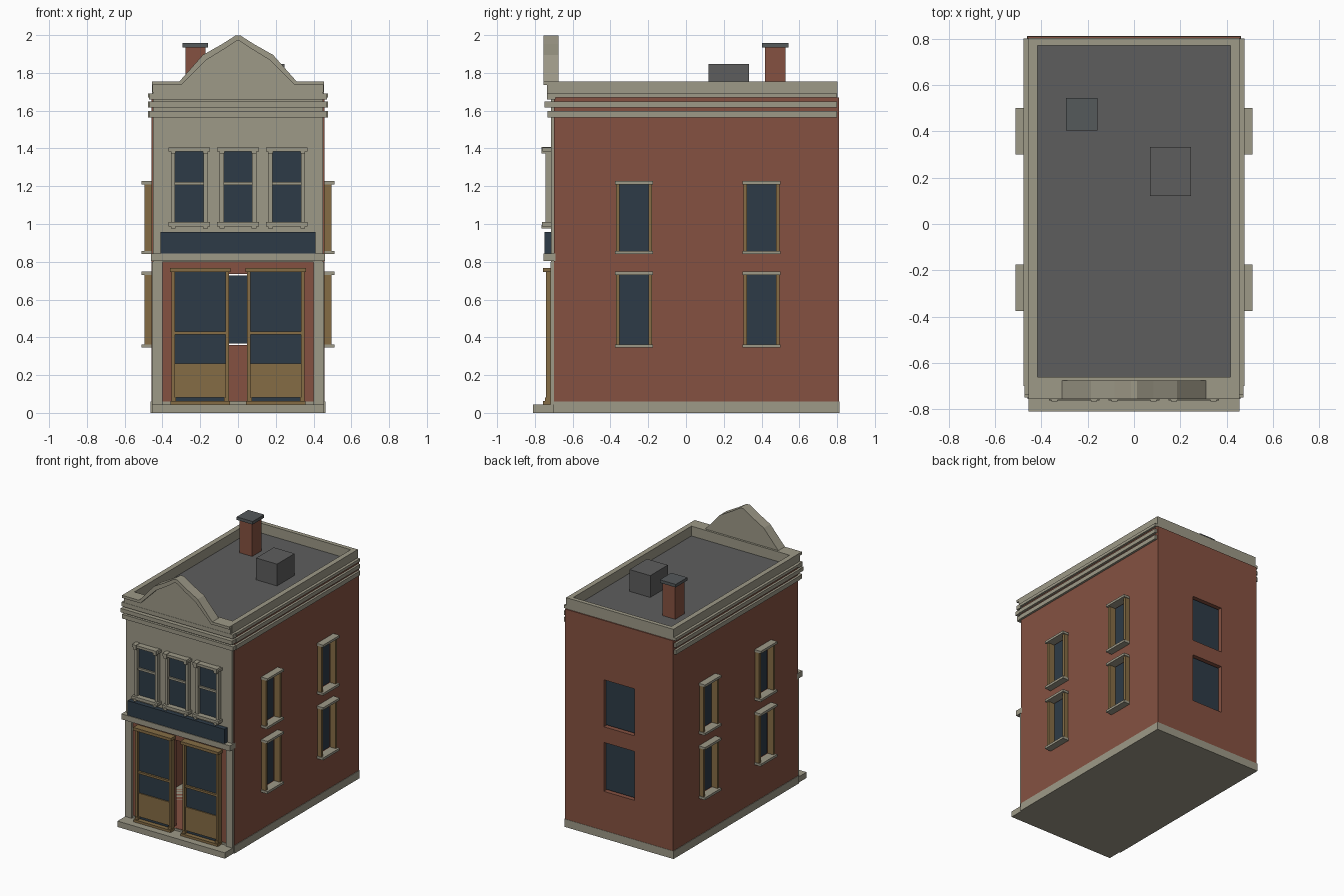
import bpy
import bmesh

cube = bpy.data.objects.get("Cube")
if cube:
    bpy.data.objects.remove(cube, do_unlink=True)


def material(name, rgb):
    m = bpy.data.materials.new(name)
    m.use_nodes = True
    m.diffuse_color = (*rgb, 1)
    m.node_tree.nodes["Principled BSDF"].inputs["Base Color"].default_value = (*rgb, 1)
    return m


STONE = material("pale stone", (0.34, 0.32, 0.245))
BRICK = material("red brick", (0.235, 0.083, 0.053))
WOOD = material("brown wood", (0.235, 0.152, 0.06))
GLASS = material("dark blue glass", (0.027, 0.044, 0.063))
ROOF = material("grey roofing", (0.11, 0.11, 0.11))
SLATE = material("slate cap", (0.09, 0.1, 0.105))


def finish(name, bm, mat):
    bmesh.ops.recalc_face_normals(bm, faces=bm.faces[:])
    mesh = bpy.data.meshes.new(name)
    bm.to_mesh(mesh)
    bm.free()
    ob = bpy.data.objects.new(name, mesh)
    bpy.context.collection.objects.link(ob)
    if mat:
        mesh.materials.append(mat)
    return ob


def box(name, xs, ys, zs, mat=None):
    """Box from the (low, high) range on each axis."""
    bm = bmesh.new()
    bmesh.ops.create_cube(bm, size=1)
    for v in bm.verts:
        v.co = [sum(r) / 2 + c * (max(r) - min(r)) for c, r in zip(v.co, (xs, ys, zs))]
    return finish(name, bm, mat)


def prism(name, outline, y0, y1, mat):
    """Outline in x and z, extruded along y."""
    bm = bmesh.new()
    face = bm.faces.new([bm.verts.new((x, y0, z)) for x, z in outline])
    ext = bmesh.ops.extrude_face_region(bm, geom=[face])
    for v in ext["geom"]:
        if isinstance(v, bmesh.types.BMVert):
            v.co.y = y1
    return finish(name, bm, mat)


def cut(ob, cutters):
    """Subtract the cutters, then discard them."""
    for c in cutters:
        c.hide_render = True
        mod = ob.modifiers.new("cut", "BOOLEAN")
        mod.operation = "DIFFERENCE"
        mod.solver = "EXACT"
        mod.object = c
    bpy.context.view_layer.update()
    mesh = bpy.data.meshes.new_from_object(
        ob.evaluated_get(bpy.context.evaluated_depsgraph_get()))
    ob.modifiers.clear()
    ob.data = mesh
    for c in cutters:
        bpy.data.objects.remove(c, do_unlink=True)


def span(centre, half):
    return (centre - half, centre + half)


SIDE_Y = (-0.275, 0.4)
FLOORS = ((0.36, 0.735), (0.855, 1.215))

# Base and hollow brick body with window and door openings
box("base_slab", span(0, 0.455), (-0.81, 0.805), (0, 0.045), STONE)
box("plinth", span(0, 0.463), (-0.705, 0.812), (0, 0.06), STONE)
body = box("brick_walls", span(0, 0.459), (-0.7, 0.81), (0.03, 1.67), BRICK)
cut(body, [box("cavity", span(0, 0.42), (-0.66, 0.77), (0.06, 1.65))])
holes = [box("doorway", span(0, 0.06), (-0.8, -0.6), (0.062, 0.735))]
for z0, z1 in FLOORS:
    holes.append(box("back_hole", span(0, 0.13), (0.7, 0.9), (z0, z1)))
    for y in SIDE_Y:
        holes.append(box("side_hole", span(0, 0.6), span(y, 0.085), (z0, z1)))
cut(body, holes)

# Back windows
for z0, z1 in FLOORS:
    box("back_glass", span(0, 0.125), (0.78, 0.788), (z0 + 0.008, z1 - 0.008), GLASS)

# Side windows
for s in (-1, 1):
    for z0, z1 in FLOORS:
        for y in SIDE_Y:
            box("side_glass", (s * 0.432, s * 0.44), span(y, 0.078), (z0, z1), GLASS)
            for e in (-1, 1):
                box("side_jamb", (s * 0.445, s * 0.495), (y + e * 0.076, y + e * 0.095),
                    (z0, z1), WOOD)
            for name, z in (("side_sill", z0 - 0.006), ("side_lintel", z1 + 0.004)):
                box(name, (s * 0.45, s * 0.512), span(y, 0.1), span(z, 0.009), STONE)

# Stone facade, corner pilasters and shop cornice
box("facade", span(0, 0.45), (-0.715, -0.69), (0.8, 1.69), STONE)
for s in (-1, 1):
    box("pilaster", (s * 0.4, s * 0.456), (-0.717, -0.69), (0.045, 0.8), STONE)
box("shop_cornice", span(0, 0.46), (-0.755, -0.69), (0.803, 0.845), STONE)
box("sign_board", span(0, 0.41), (-0.75, -0.71), (0.845, 0.957), GLASS)

# Three upper front windows
for x in (-0.258, 0, 0.258):
    box("front_glass", span(x, 0.078), (-0.722, -0.714), (1, 1.39), GLASS)
    box("front_mid_rail", span(x, 0.078), (-0.735, -0.714), span(1.215, 0.008), STONE)
    box("front_sill", span(x, 0.11), (-0.762, -0.71), (0.987, 1.01), STONE)
    box("front_lintel", span(x, 0.11), (-0.76, -0.71), (1.385, 1.405), STONE)
    for e in (-1, 1):
        box("front_jamb", (x + e * 0.075, x + e * 0.098), (-0.745, -0.71), (1, 1.39), STONE)
        for z in (0.985, 1.39):
            box("front_bracket", span(x + e * 0.085, 0.013), (-0.766, -0.71),
                span(z, 0.018 if z > 1 else 0.009), STONE)

# Two shop windows
for x in (-0.2, 0.2):
    box("shop_glass", span(x, 0.135), (-0.722, -0.699), (0.05, 0.755), GLASS)
    box("shop_panel", span(x, 0.135), (-0.73, -0.72), (0.082, 0.262), WOOD)
    box("shop_mid_rail", span(x, 0.135), (-0.737, -0.72), span(0.422, 0.008), WOOD)
    box("shop_head", span(x, 0.16), (-0.756, -0.699), (0.746, 0.768), WOOD)
    box("shop_sill", span(x, 0.157), (-0.756, -0.699), (0.044, 0.063), WOOD)
    for e in (-1, 1):
        box("shop_jamb", (x + e * 0.133, x + e * 0.152), (-0.742, -0.699), (0.05, 0.755), WOOD)
        box("shop_jamb_foot", (x + e * 0.127, x + e * 0.152), (-0.746, -0.699),
            (0.05, 0.082), WOOD)

# Cornice bands along the front and both sides
for z0, z1, front in ((1.565, 1.598, 0.733), (1.618, 1.648, 0.748), (1.67, 1.692, 0.737)):
    box("front_band", span(0, 0.472), (-front, -0.69), (z0 if z0 < 1.65 else 1.66, z1), STONE)
    for s in (-1, 1):
        box("side_band", (s * 0.44, s * 0.476), (-0.7, 0.8), (z0, z1), STONE)

# Parapet and flat roof
for s in (-1, 1):
    box("side_parapet", (s * 0.416, s * 0.455), (-0.725, 0.802), (1.668, 1.755), STONE)
box("back_parapet", span(0, 0.416), (0.77, 0.802), (1.668, 1.755), STONE)
box("front_parapet", span(0, 0.416), (-0.725, -0.66), (1.668, 1.755), STONE)
box("roof_deck", span(0, 0.418), (-0.67, 0.775), (1.655, 1.68), ROOF)

# Front gable with a raised trim along its edge
outer = [(0.455, 1.755), (0.31, 1.755), (0.186, 1.895), (0.085, 1.952), (0.014, 1.997)]
inner = [(0.455, 1.735), (0.3, 1.735), (0.17, 1.867), (0.075, 1.925), (0.008, 1.97)]


def mirrored(half):
    return half + [(-x, z) for x, z in reversed(half)]


prism("gable", mirrored([(0.45, 1.68)] + outer), -0.735, -0.676, STONE)
prism("gable_trim", mirrored(outer) + mirrored(inner)[::-1], -0.755, -0.73, STONE)

# Chimney and roof hatch
box("chimney", (-0.278, -0.172), (0.418, 0.528), (1.67, 1.94), BRICK)
box("chimney_cap", (-0.293, -0.158), (0.403, 0.543), (1.934, 1.957), SLATE)
box("roof_hatch", (0.07, 0.247), (0.12, 0.333), (1.67, 1.847), ROOF)
